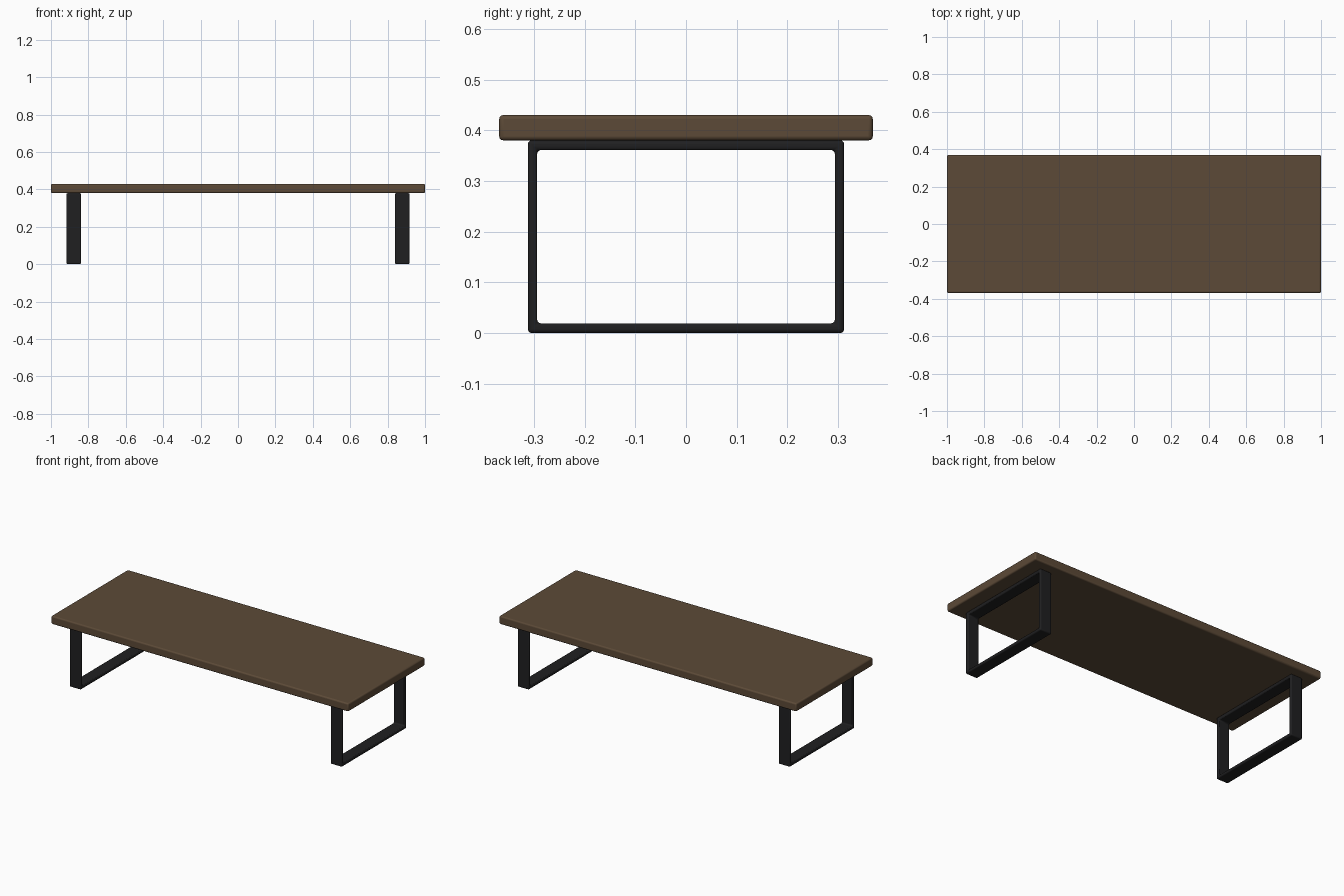
import bpy, bmesh, math

if "Cube" in bpy.data.objects:
    bpy.data.objects.remove(bpy.data.objects["Cube"])


def material(name, rgb):
    m = bpy.data.materials.new(name)
    m.diffuse_color = (*rgb, 1)
    m.use_nodes = True
    m.node_tree.nodes["Principled BSDF"].inputs["Base Color"].default_value = m.diffuse_color
    return m


def add_object(name, bm, mat, bevel):
    bmesh.ops.recalc_face_normals(bm, faces=bm.faces)
    mesh = bpy.data.meshes.new(name)
    bm.to_mesh(mesh)
    bm.free()
    ob = bpy.data.objects.new(name, mesh)
    bpy.context.collection.objects.link(ob)
    mesh.materials.append(mat)
    mod = ob.modifiers.new("rounded_edges", 'BEVEL')
    mod.width, mod.segments, mod.limit_method = bevel, 3, 'ANGLE'
    bpy.ops.object.select_all(action='DESELECT')
    ob.select_set(True)
    bpy.context.view_layer.objects.active = ob
    bpy.ops.object.shade_smooth_by_angle(angle=math.radians(40))
    return ob


wood = material("dark_wood", (0.107, 0.068, 0.038))
metal = material("black_metal", (0.014, 0.014, 0.015))

# Table top slab
bm = bmesh.new()
bmesh.ops.create_cube(bm, size=1)
for v in bm.verts:
    v.co.x *= 2.0
    v.co.y *= 0.737
    v.co.z = v.co.z * 0.05 + 0.405
add_object("table_top", bm, wood, 0.008)


# Rectangular loop leg, open in the middle
def leg_frame(name, cx):
    bm = bmesh.new()

    def loop(hy, z0, z1, x):
        return [bm.verts.new((x, y, z)) for y, z in
                ((-hy, z0), (hy, z0), (hy, z1), (-hy, z1))]

    w = 0.039
    rings = [loop(0.312, 0, 0.38, cx - w), loop(0.312, 0, 0.38, cx + w),
             loop(0.2935, 0.019, 0.361, cx + w), loop(0.2935, 0.019, 0.361, cx - w)]
    for a, b in zip(rings, rings[1:] + rings[:1]):
        for i in range(4):
            j = (i + 1) % 4
            bm.faces.new((a[i], a[j], b[j], b[i]))
    add_object(name, bm, metal, 0.007)


leg_frame("left_leg_frame", -0.878)
leg_frame("right_leg_frame", 0.878)
